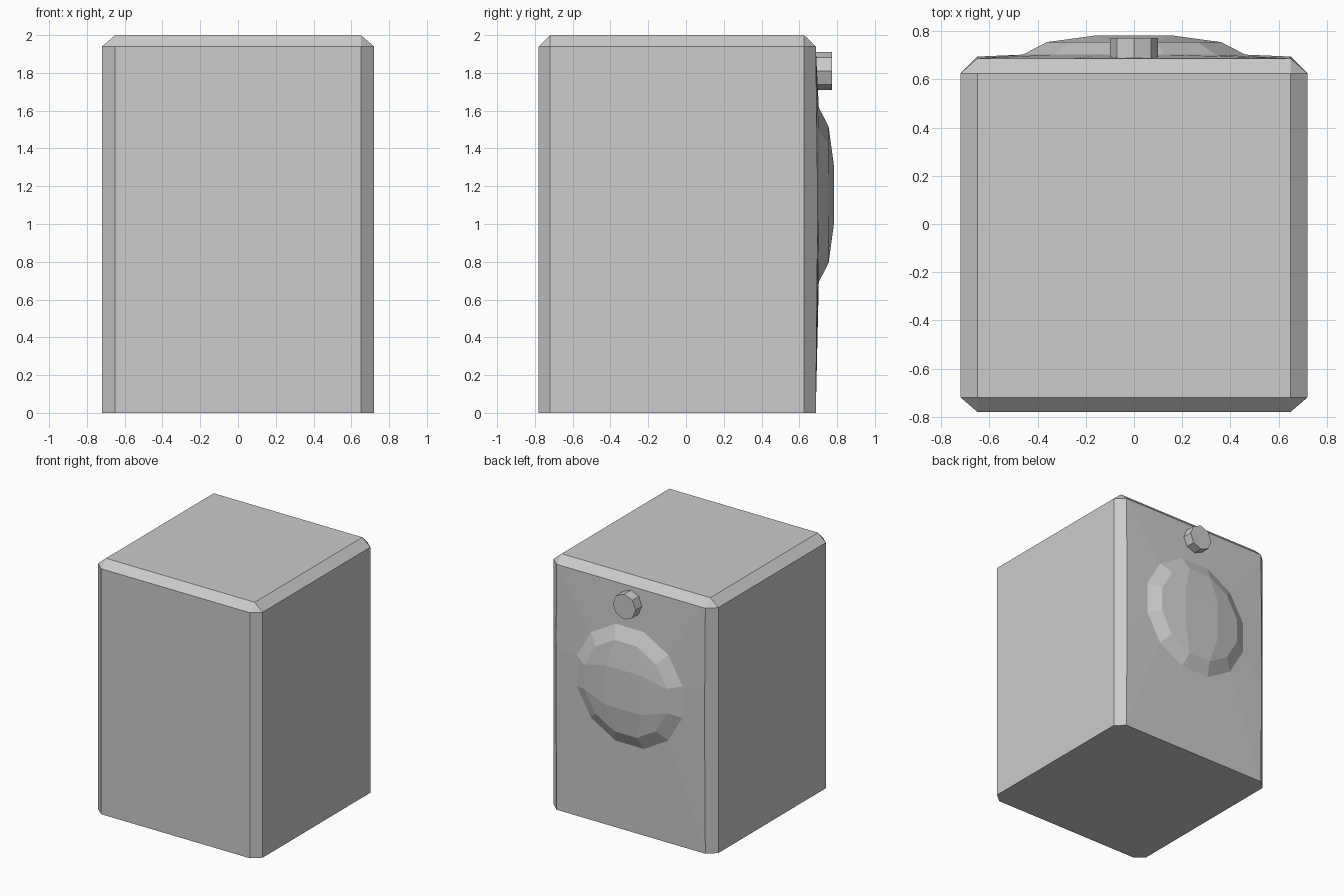
import bpy, bmesh, math

if "Cube" in bpy.data.objects:
    bpy.data.objects.remove(bpy.data.objects["Cube"])

CX, HX = 0.65, 0.72          # inset and full half width
TOP, LIP = 2.0, 1.94         # top face and start of the top chamfer
BACK = 0.687                 # rear wall
BZ = 1.155                   # height of the bulge centre


def finish(bm, name):
    bmesh.ops.remove_doubles(bm, verts=bm.verts, dist=1e-4)
    bmesh.ops.recalc_face_normals(bm, faces=bm.faces)
    me = bpy.data.meshes.new(name)
    bm.to_mesh(me)
    bm.free()
    ob = bpy.data.objects.new(name, me)
    bpy.context.collection.objects.link(ob)
    return ob


def ring(bm, r, y):
    # 12-sided ring on the rear wall
    return [bm.verts.new((r * math.cos(a), y, BZ + r * math.sin(a)))
            for a in (math.radians(15 + 30 * i) for i in range(12))]


def bridge(bm, a, b):
    for i in range(len(a)):
        j = (i + 1) % len(a)
        bm.faces.new((a[i], a[j], b[j], b[i]))


bm = bmesh.new()

# Rear wall: rectangle border with the domed bulge growing out of it
hi, lo, mx, ym = 1.28, 0.83, 0.25, 0.695
border = [bm.verts.new(p) for p in (
    (CX, ym, hi), (CX, BACK, LIP), (mx, BACK, LIP), (-mx, BACK, LIP),
    (-CX, BACK, LIP), (-CX, ym, hi), (-CX, ym, lo), (-CX, BACK, 0),
    (-mx, BACK, 0), (mx, BACK, 0), (CX, BACK, 0), (CX, ym, lo))]
base = ring(bm, 0.478, 0.703)
rim = ring(bm, 0.374, 0.755)
bridge(bm, border, base)
bridge(bm, base, rim)

# Dome cap: centre square, four side quads and four corner quads
q = [bm.verts.new((0.155 * sx, 0.783, BZ + 0.155 * sz))
     for sx, sz in ((1, 1), (-1, 1), (-1, -1), (1, -1))]
bm.faces.new(q)
for k in range(4):
    i = 3 * k
    bm.faces.new((rim[i], rim[i + 1], rim[i + 2], q[k]))
    bm.faces.new((rim[i + 2], rim[(i + 3) % 12], q[(k + 1) % 4], q[k]))

# Front, sides, corner chamfers, lid chamfers and underside
FY, FI, BI = -0.78, -0.72, 0.625
plan = [(CX, FY), (HX, FI), (HX, BI), (CX, BACK),
        (-CX, BACK), (-HX, BI), (-HX, FI), (-CX, FY)]
low = [bm.verts.new((x, y, 0)) for x, y in plan]
up = [bm.verts.new((x, y, LIP)) for x, y in plan]
fr, br, bl, fl = [bm.verts.new((x, y, TOP)) for x, y in
                  ((CX, FI), (CX, BI), (-CX, BI), (-CX, FI))]
for i in (0, 1, 5, 6, 7):
    j = (i + 1) % 8
    bm.faces.new((low[i], low[j], up[j], up[i]))
b = border
bm.faces.new((low[2], b[10], b[11], b[0], b[1], up[2]))
bm.faces.new((low[5], b[7], b[6], b[5], b[4], up[5]))
bm.faces.new((low[0], low[1], low[2], b[10], b[9], b[8], b[7],
              low[5], low[6], low[7]))
bm.faces.new((fr, br, bl, fl))
bm.faces.new((up[0], up[1], fr))
bm.faces.new((up[1], up[2], br, fr))
bm.faces.new((up[2], b[1], br))
bm.faces.new((b[1], b[2], b[3], b[4], bl, br))
bm.faces.new((b[4], up[5], bl))
bm.faces.new((up[5], up[6], fl, bl))
bm.faces.new((up[6], up[7], fl))
bm.faces.new((up[7], up[0], fr, fl))
loose = [v for v in bm.verts if not v.link_faces]
bmesh.ops.delete(bm, geom=loose, context='VERTS')
finish(bm, "body")

# Octagonal knob above the bulge
bpy.ops.mesh.primitive_cylinder_add(vertices=8, radius=0.1, depth=0.09,
                                    location=(0, 0.727, 1.81),
                                    rotation=(math.pi / 2, 0, 0))
bpy.context.object.name = "rear_knob"
